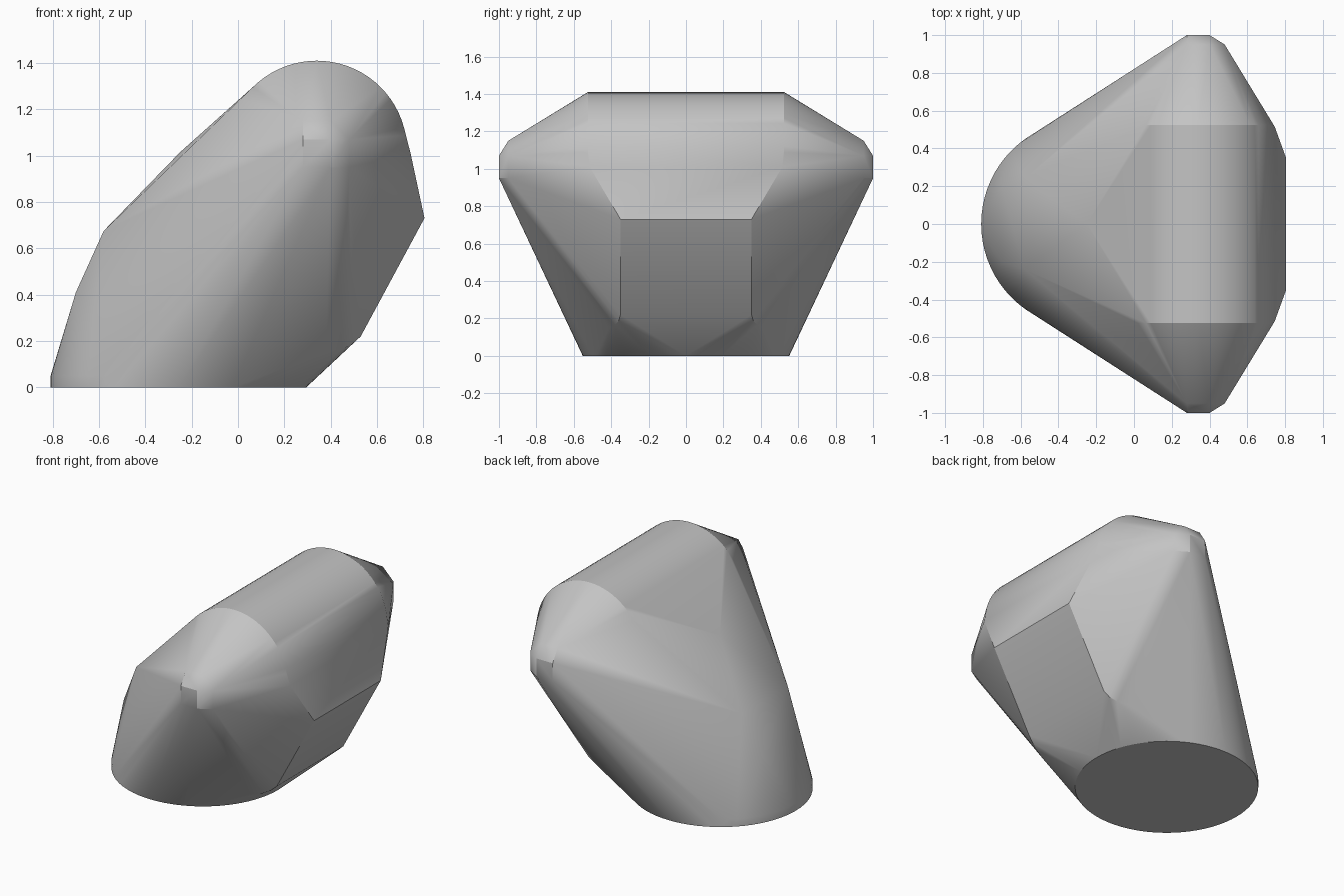
import bpy, bmesh, math
from mathutils import Vector

cube = bpy.data.objects.get("Cube")
if cube:
    bpy.data.objects.remove(cube, do_unlink=True)

grey = bpy.data.materials.new("plain grey")
grey.use_nodes = True
colour = (0.55, 0.55, 0.55, 1)
grey.diffuse_color = colour
grey.node_tree.nodes["Principled BSDF"].inputs["Base Color"].default_value = colour

SEGMENTS = 72
points = []


def ring(centre, axis_u, axis_v, radius):
    """Add a circle of points around a centre."""
    u, v = Vector(axis_u), Vector(axis_v)
    for i in range(SEGMENTS):
        a = math.tau * i / SEGMENTS
        points.append(Vector(centre) + radius * (u * math.cos(a) + v * math.sin(a)))


def both_sides(*corners):
    """Add each point and its copy across the middle plane."""
    for x, y, z in corners:
        points.extend((Vector((x, y, z)), Vector((x, -y, z))))


# Round foot disc
for z in (0, 0.05):
    ring((-0.257, 0, z), (1, 0, 0), (0, 1, 0), 0.552)

# Horizontal barrel across the top
for y in (-0.525, 0.525):
    ring((0.34, y, 1.02), (1, 0, 0), (0, 0, 1), 0.39)

# Chamfered boss at each end
both_sides(
    (0.28, 1, 0.95), (0.40, 1, 0.95), (0.40, 1, 1.07), (0.28, 1, 1.07),
    (0.28, 0.95, 1.15), (0.40, 0.95, 1.15), (0.48, 0.95, 1.07), (0.48, 0.95, 0.95))

# Flat plate on the right, with rounded lower corners
both_sides(
    (0.805, 0.35, 0.73), (0.745, 0.515, 1.01), (0.53, 0.35, 0.22),
    (0.495, 0.36, 0.188), (0.45, 0.38, 0.165), (0.38, 0.41, 0.15))

# Sloping brow on the left
both_sides((-0.58, 0.24, 0.675), (-0.70, 0.20, 0.41))
points.append(Vector((-0.25, 0, 1.015)))

# Wrap everything in one taut skin
bm = bmesh.new()
for p in points:
    bm.verts.new(p)
bmesh.ops.convex_hull(bm, input=bm.verts[:], use_existing_faces=False)
bmesh.ops.delete(bm, geom=[v for v in bm.verts if not v.link_faces], context="VERTS")
bmesh.ops.dissolve_limit(bm, angle_limit=math.radians(0.2),
                         verts=bm.verts[:], edges=bm.edges[:])
bmesh.ops.recalc_face_normals(bm, faces=bm.faces[:])
mesh = bpy.data.meshes.new("taut_shell")
bm.to_mesh(mesh)
bm.free()
mesh.materials.append(grey)

shell = bpy.data.objects.new("taut_shell", mesh)
bpy.context.collection.objects.link(shell)
bpy.ops.object.select_all(action="DESELECT")
shell.select_set(True)
bpy.context.view_layer.objects.active = shell
bpy.ops.object.shade_smooth_by_angle(angle=math.radians(30))
